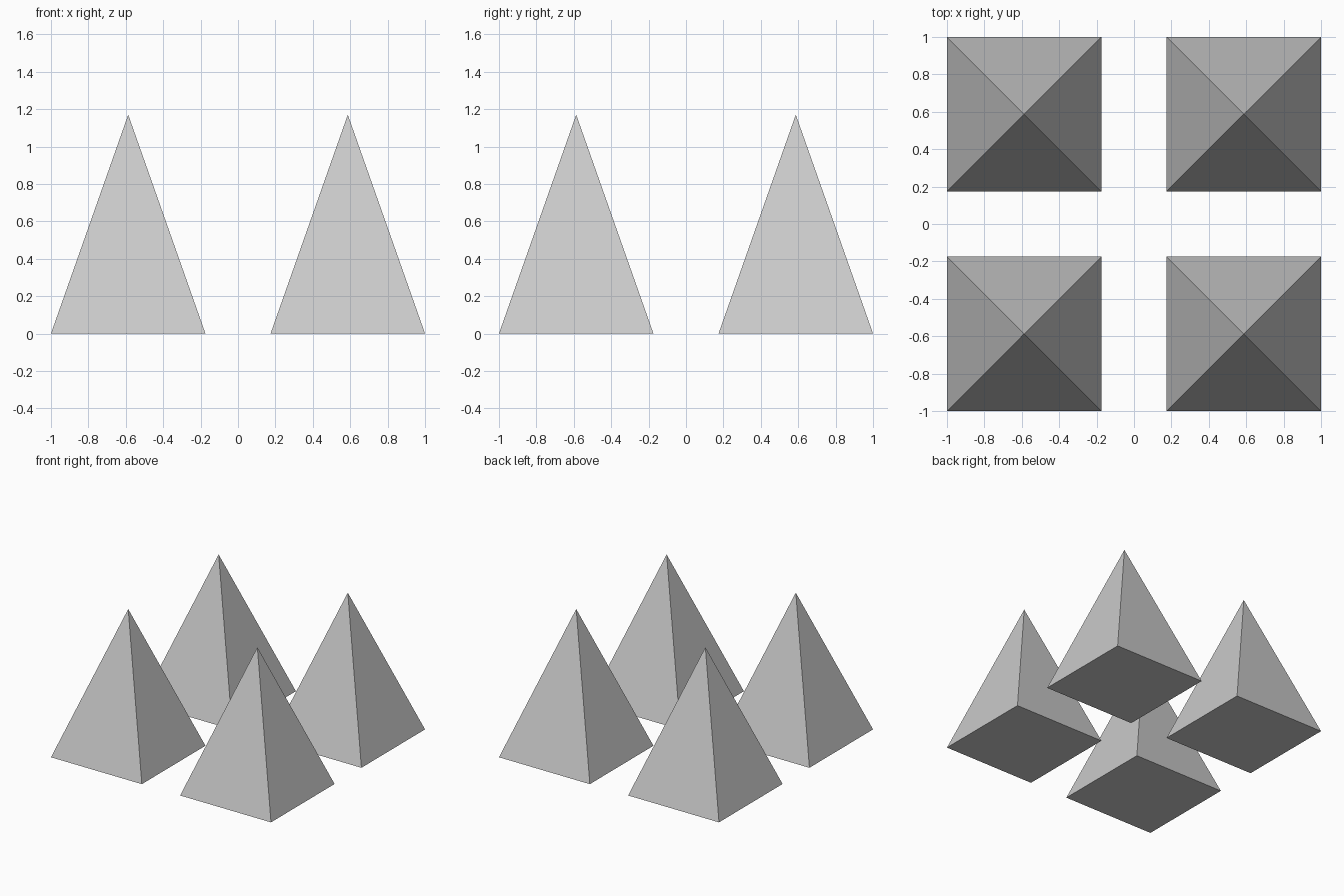
import bpy, math

if "Cube" in bpy.data.objects:
    bpy.data.objects.remove(bpy.data.objects["Cube"])

HALF = 0.413      # half of the base width
CENTRE = 0.587    # distance of each pyramid from the middle
HEIGHT = 1.17


def pyramid(name, x, y):
    # Four-sided cone turned so that its base lines up with the axes
    bpy.ops.mesh.primitive_cone_add(vertices=4, radius1=HALF * math.sqrt(2), radius2=0,
                                    depth=HEIGHT, location=(x, y, HEIGHT / 2),
                                    rotation=(0, 0, math.pi / 4))
    obj = bpy.context.object
    obj.name = name
    bpy.ops.object.transform_apply(location=False, rotation=True, scale=True)


# Two by two grid of pyramids
for row, sy in (("front", -1), ("back", 1)):
    for side, sx in (("left", -1), ("right", 1)):
        pyramid(f"{row}_{side}_pyramid", sx * CENTRE, sy * CENTRE)
